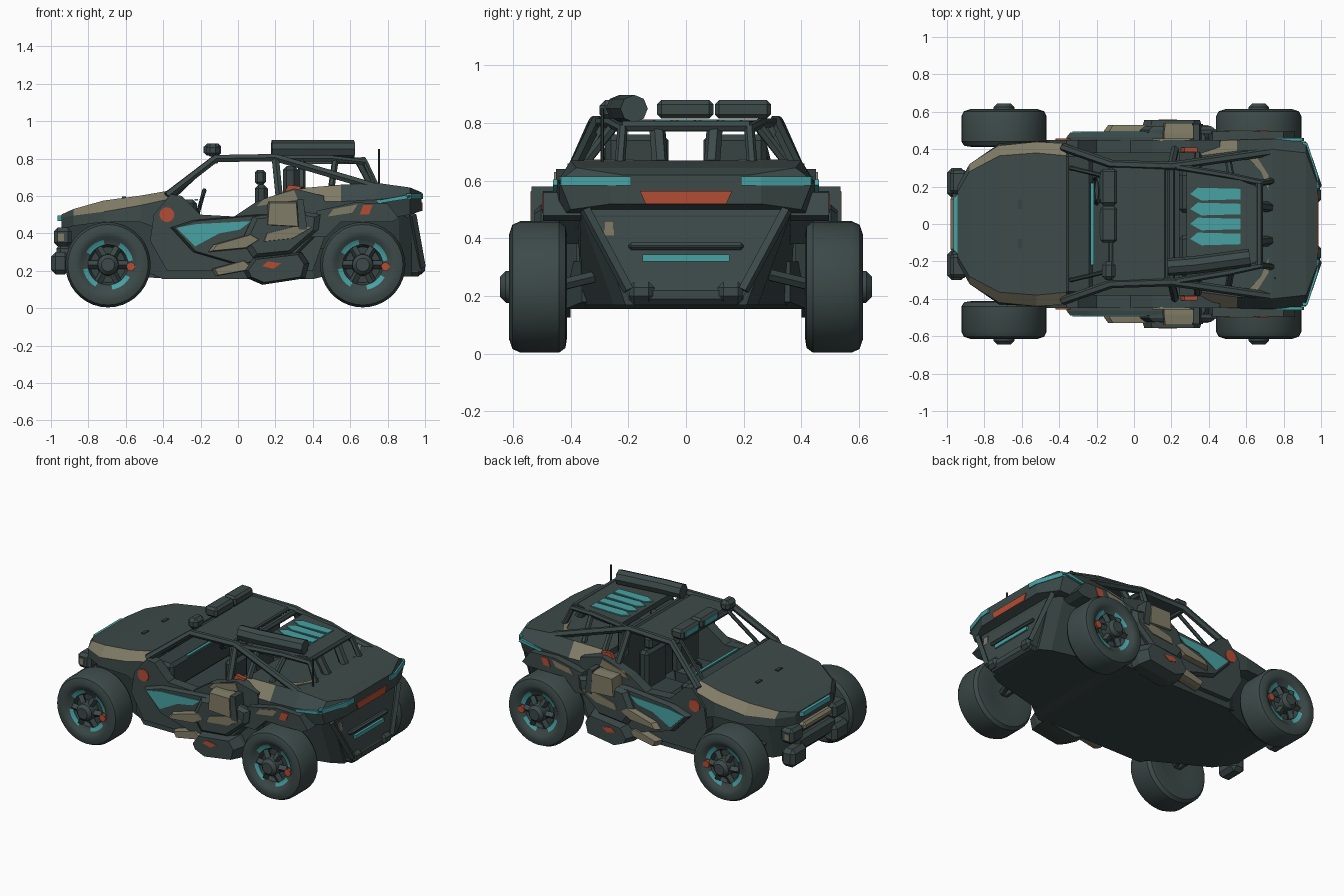
import bpy
import bmesh
import math
from mathutils import Vector

if bpy.data.objects.get("Cube"):
    bpy.data.objects.remove(bpy.data.objects["Cube"])


def material(name, red, green, blue):
    mat = bpy.data.materials.new(name)
    mat.use_nodes = True
    mat.diffuse_color = (red, green, blue, 1)
    mat.node_tree.nodes["Principled BSDF"].inputs["Base Color"].default_value = (red, green, blue, 1)
    return mat


SLATE = material("slate green paint", .045, .068, .066)
DARK = material("dark frame", .037, .056, .055)
TAN = material("tan camouflage", .22, .2, .135)
CYAN = material("cyan glow", .065, .36, .37)
ORANGE = material("orange marker", .45, .075, .035)
BOTH = ((1, "left"), (-1, "right"))


def finish(name, bm, mats, smooth=False):
    bmesh.ops.recalc_face_normals(bm, faces=bm.faces)
    mesh = bpy.data.meshes.new(name)
    bm.to_mesh(mesh)
    bm.free()
    for mat in mats:
        mesh.materials.append(mat)
    obj = bpy.data.objects.new(name, mesh)
    bpy.context.collection.objects.link(obj)
    if smooth:
        bpy.ops.object.select_all(action="DESELECT")
        obj.select_set(True)
        bpy.context.view_layer.objects.active = obj
        bpy.ops.object.shade_smooth_by_angle(angle=math.radians(35))


def skin(name, rings, mats, rule=lambda ring, strip: 0, smooth=False):
    """Bridge equal closed rings of points and cap both ends."""
    bm = bmesh.new()
    loops = [[bm.verts.new(p) for p in ring] for ring in rings]
    count = len(loops[0])
    for k, (a, b) in enumerate(zip(loops, loops[1:])):
        for i in range(count):
            j = (i + 1) % count
            bm.faces.new((a[i], a[j], b[j], b[i])).material_index = rule(k, i)
    bm.faces.new(loops[0])
    bm.faces.new(loops[-1])
    finish(name, bm, mats, smooth)


def loft(name, sections, mats, rule=lambda ring, strip: 0):
    """Symmetric hull: each section is x followed by half-width and height pairs."""
    rings = []
    for x, *flat in sections:
        half = list(zip(flat[::2], flat[1::2]))
        rings.append([(x, y, z) for y, z in half] + [(x, -y, z) for y, z in reversed(half)])
    skin(name, rings, mats, rule)


def panel(name, mat, outline, inner, outer, chamfer=1.0):
    """Side outline in x and z, pushed outwards on both flanks."""
    cx = sum(p[0] for p in outline) / len(outline)
    cz = sum(p[1] for p in outline) / len(outline)
    for s, label in BOTH:
        rings = [[(x, s * inner, z) for x, z in outline]]
        if chamfer < 1:
            rings.append([(x, s * (inner + outer) / 2, z) for x, z in outline])
        rings.append([(cx + (x - cx) * chamfer, s * outer, cz + (z - cz) * chamfer) for x, z in outline])
        skin(f"{label}_{name}", rings, [mat])


def sheet(name, mat, outline, low, high):
    """Plan outline in x and y, with a height range."""
    skin(name, [[(x, y, z) for x, y in outline] for z in (low, high)], [mat])


def box(name, mat, xs, ys, zs, bevel=0.0):
    sheet(name, mat, [(xs[0], ys[0]), (xs[1], ys[0]), (xs[1], ys[1]), (xs[0], ys[1])], *zs)
    if bevel:
        mod = bpy.data.objects[name].modifiers.new("Bevel", "BEVEL")
        mod.width, mod.segments = bevel, 1


def tube(name, mat, path, radius, sides=6):
    points = [Vector(p) for p in path]
    rings = []
    for i, p in enumerate(points):
        along = (points[min(i + 1, len(points) - 1)] - points[max(i - 1, 0)]).normalized()
        u = along.cross(Vector((0, 0, 1)) if abs(along.z) < .9 else Vector((1, 0, 0))).normalized()
        v = along.cross(u)
        turns = [math.tau * k / sides for k in range(sides)]
        rings.append([p + radius * (u * math.cos(t) + v * math.sin(t)) for t in turns])
    skin(name, rings, [mat], smooth=True)


def pair_tube(name, path, radius, mat=SLATE):
    for s, label in BOTH:
        tube(f"{label}_{name}", mat, [(x, s * y, z) for x, y, z in path], radius)


# Wheels: turned tyre and rim with broken glow ring, spokes and hub
TYRE = [(.1, .425), (.18, .413), (.212, .418), (.228, .44), (.228, .575), (.215, .602),
        (.18, .614), (.15, .606), (.135, .592), (.108, .585), (.095, .56), (.02, .56)]
SEGMENTS = 36


def wheel(label, cx, s):
    cz = .232

    def ring(r, y):
        return [(cx + r * math.cos(math.tau * k / SEGMENTS), s * y,
                 cz + r * math.sin(math.tau * k / SEGMENTS)) for k in range(SEGMENTS)]

    def paint(k, i):
        return 2 if k > 8 else int(k == 8 and i % 9 in (1, 2, 3, 4, 5))
    skin(f"{label}_wheel", [ring(r, y) for r, y in TYRE], [SLATE, CYAN, DARK], paint, True)
    skin(f"{label}_hub", [ring(.06, .55), ring(.055, .625), ring(.035, .645)], [SLATE], smooth=True)
    for k in range(6):
        t = math.tau * k / 6
        tip = (cx + .105 * math.cos(t), s * .585, cz + .105 * math.sin(t))
        tube(f"{label}_spoke_{k}", SLATE, [(cx, s * .6, cz), tip], .022, 4)
    tube(f"{label}_wheel_marker", ORANGE, [(cx + .122, s * .58, cz - .01), (cx + .122, s * .609, cz - .01)], .024, 8)


for x, end in ((-.695, "front"), (.667, "rear")):
    for s, label in BOTH:
        wheel(f"{end}_{label}", x, s)
    for dx, place in ((-.08, "fore"), (.08, "aft")):
        pair_tube(f"{end}_{place}_arm", [(x + dx, .18, .3), (x, .47, .23)], .022, DARK)

# Main hull
loft("hood", [(-.945, .17, .5, .2, .485, .2, .42), (-.88, .28, .53, .32, .495, .32, .44),
              (-.72, .365, .575, .42, .515, .43, .46), (-.52, .38, .602, .44, .55, .44, .46),
              (-.36, .365, .63, .43, .585, .43, .4)],
     [SLATE, TAN], lambda k, i: int(k > 0 and i in (0, 4)))
loft("front_core", [(-.93, .2, .46, .16, .22), (-.8, .3, .47, .22, .18), (-.4, .4, .47, .4, .16)], [DARK])
loft("floor_pan", [(-.5, .36, .32, .36, .2), (-.4, .41, .32, .42, .155), (.4, .41, .32, .42, .155),
                   (.5, .36, .32, .36, .18)], [DARK])
loft("rear_deck", [(.32, .36, .64, .44, .57, .43, .4), (.55, .39, .66, .45, .57, .44, .46),
                   (.74, .4, .67, .455, .58, .44, .47), (.92, .38, .645, .44, .6, .4, .5),
                   (.98, .22, .62, .26, .6, .26, .52)],
     [SLATE, TAN], lambda k, i: int(k == 0 and i in (0, 4)))
loft("rear_core", [(.42, .38, .5, .36, .17), (.86, .37, .5, .25, .17), (.93, .32, .48, .21, .17)], [DARK])
skin("tail_panel", [[(x, y, z) for x, y, z in ((top, .33, .5), (low, .2, .2), (low, -.2, .2), (top, -.33, .5))]
                    for top, low in ((.86, .86), (.925, .985))], [SLATE])

# Flank panels
panel("door", SLATE, [(-.45, .5), (-.36, .61), (-.3, .6), (-.2, .5), (-.02, .49), (.1, .57), (.3, .64),
                      (.46, .6), (.47, .4), (.4, .2), (-.38, .2), (-.47, .36)], .38, .45)
panel("door_bulge", SLATE, [(-.36, .43), (-.24, .47), (.1, .5), (.38, .5), (.43, .4), (.3, .27),
                            (0, .23), (-.24, .3)], .44, .49, .95)
panel("door_pad", SLATE, [(.02, .36), (.08, .49), (.34, .52), (.44, .5), (.43, .42), (.28, .29), (.08, .27)],
      .48, .525, .85)
panel("door_glow", CYAN, [(-.33, .43), (-.22, .45), (.07, .465), (.01, .42), (-.1, .4), (-.23, .33)], .486, .495)
panel("forward_trim", TAN, [(-.16, .3), (-.13, .34), (.08, .4), (.13, .37), (.05, .32)], .47, .53, .85)
panel("aft_trim", TAN, [(.12, .35), (.14, .4), (.3, .44), (.42, .44), (.3, .37)], .47, .53, .85)
panel("lower_trim", TAN, [(-.12, .17), (-.14, .21), (.04, .26), (.1, .21)], .43, .5, .85)
panel("side_bag", TAN, [(.15, .44), (.16, .57), (.32, .57), (.33, .43)], .43, .54, .9)
panel("bag_frame", SLATE, [(.325, .42), (.315, .58), (.35, .58), (.37, .42)], .43, .535)
panel("shoulder_patch", TAN, [(.1, .545), (.14, .585), (.3, .63), (.32, .58)], .445, .457)
panel("step_pod", SLATE, [(.05, .16), (.03, .2), (.08, .27), (.34, .3), (.38, .24), (.36, .16), (.13, .125)],
      .4, .555, .85)
panel("pod_marker", ORANGE, [(.13, .225), (.16, .25), (.23, .24), (.19, .21)], .55, .559)
panel("shoulder_marker", ORANGE, [(.25, .62), (.27, .66), (.34, .65), (.32, .62)], .385, .41)
panel("rear_arch", SLATE, [(.38, .38), (.42, .52), (.62, .565), (.8, .56), (.86, .48), (.82, .46),
                           (.55, .46), (.47, .38)], .36, .495)
panel("rear_patch", TAN, [(.48, .49), (.51, .53), (.64, .555), (.61, .51)], .49, .499)
panel("lamp", ORANGE, [(.65, .5), (.67, .552), (.72, .552), (.7, .5)], .49, .499)
panel("rear_line", CYAN, [(.74, .575), (.9, .605), (.91, .585), (.75, .56)], .445, .461)
for s, label in BOTH:
    tube(f"{label}_round_marker", ORANGE, [(-.38, s * .43, .5), (-.38, s * .456, .5)], .04, 12)
    sheet(f"{label}_deck_patch", TAN, [(.6, s * .36), (.68, s * .28), (.72, s * .18), (.72, s * .26), (.65, s * .37)],
          .664, .673)

# Nose and tail fittings
sheet("nose_light", CYAN, [(-.965, -.14), (-.93, -.17), (-.93, .17), (-.965, .14)], .465, .495)
box("nose_bumper", SLATE, (-.97, -.88), (-.2, .2), (.24, .34), .02)
box("nose_trim", TAN, (-.98, -.9), (-.15, .15), (.375, .425), .015)
box("tail_shelf", SLATE, (.9, .972), (-.2, .2), (.36, .385), .01)
box("tail_glow", CYAN, (.955, .972), (-.15, .15), (.32, .345))
box("tail_bumper", SLATE, (.9, .985), (-.2, .2), (.17, .24), .02)
box("tail_patch", TAN, (.93, .944), (-.285, -.25), (.41, .46))
skin("tail_marker", [[(x, y, z) for y, z in ((-.16, .565), (.16, .565), (.14, .52), (-.14, .52))]
                     for x in (.976, .986)], [ORANGE])
for s, label in BOTH:
    box(f"{label}_nose_pod", SLATE, (-1, -.9), sorted((s * .14, s * .3)), (.18, .3), .025)
    box(f"{label}_nose_upper_pod", SLATE, (-.985, -.89), sorted((s * .16, s * .29)), (.33, .43), .02)
    box(f"{label}_nose_patch", TAN, (-.965, -.93), sorted((s * .27, s * .294)), (.36, .4))
    box(f"{label}_tail_pod", SLATE, (.92, 1), sorted((s * .11, s * .2)), (.18, .25), .02)
    sheet(f"{label}_tail_light", CYAN, [(.989, s * .19), (.984, s * .26), (.927, s * .433), (.9, s * .44),
                                        (.9, s * .4), (.95, s * .19)], .583, .614)
    tube(f"{label}_tail_strut", SLATE, [(.935, s * .35, .5), (.985, s * .2, .22)], .02, 4)

# Cabin
box("dash", DARK, (-.37, -.22), (-.38, .38), (.4, .58), .02)
box("dash_glow", CYAN, (-.232, -.214), (-.22, .22), (.575, .584))
box("rear_bulkhead", DARK, (.24, .34), (-.38, .38), (.3, .6))
for s, label in BOTH:
    ys = sorted((s * .06, s * .28))
    box(f"{label}_seat", DARK, (-.08, .14), ys, (.32, .42), .02)
    box(f"{label}_seat_back", DARK, (.09, .16), ys, (.38, .66), .02)
    box(f"{label}_headrest", SLATE, (.09, .15), sorted((s * .11, s * .24)), (.66, .74), .015)
    box(f"{label}_rear_seat", DARK, (.24, .32), ys, (.55, .76), .02)
wheel_points = [(-.2 + .02 * math.sin(t), .18 + .07 * math.cos(t), .56 + .07 * math.sin(t))
                for t in (math.tau * k / 12 for k in range(13))]
tube("steering_wheel", DARK, wheel_points, .012)

# Roll cage and roof
pair_tube("cage_rail", [(-.38, .41, .6), (-.12, .32, .8), (.2, .31, .805), (.76, .39, .64)], .023)
pair_tube("door_hoop", [(.22, .4, .6), (.2, .31, .8)], .022)
pair_tube("roof_rail", [(.2, .31, .8), (.5, .26, .8), (.68, .22, .78), (.74, .23, .65)], .018)
pair_tube("mid_post", [(.34, .37, .64), (.34, .28, .79)], .02)
pair_tube("rear_post", [(.5, .36, .65), (.52, .25, .79)], .018)
pair_tube("inner_post", [(.72, .09, .66), (.65, .1, .79)], .028)
pair_tube("windscreen_post", [(-.34, .3, .6), (-.13, .25, .8)], .012, DARK)
for label, x, reach in (("front", -.12, .31), ("middle", .2, .31), ("rear", .67, .22)):
    tube(f"{label}_crossbar", SLATE, [(x, -reach, .79), (x, reach, .79)], .02)
box("front_roof", SLATE, (-.12, .17), (-.31, .31), (.785, .812), .008)
sheet("rear_roof", SLATE, [(.28, -.28), (.28, .28), (.5, .26), (.66, .2), (.66, -.2), (.5, -.26)], .77, .805)
for k in range(4):
    y = -.08 + k * .08
    sheet(f"roof_stripe_{k}", CYAN, [(.3, y), (.36, y - .034), (.57, y - .028), (.57, y + .028), (.34, y + .034)],
          .804, .811)

# Roof equipment
for k, y in enumerate((-.1, .1)):
    box(f"light_bar_{k}", SLATE, (-.18, -.09), (y, y + .195), (.815, .88), .015)
    box(f"light_bar_lens_{k}", CYAN, (-.185, -.178), (y + .03, y + .165), (.83, .865))
box("spot_light", SLATE, (-.17, -.1), (-.3, -.2), (.81, .88), .02)
tube("roof_tube", SLATE, [(.18, -.23, .85), (.32, -.22, .85), (.62, -.18, .85)], .048, 8)
tube("antenna", DARK, [(.755, -.29, .64), (.755, -.29, .85)], .006)

# Hood slots
for s, label in BOTH:
    box(f"{label}_hood_slot", DARK, (-.62, -.6), sorted((s * .08, s * .13)), (.58, .596))
